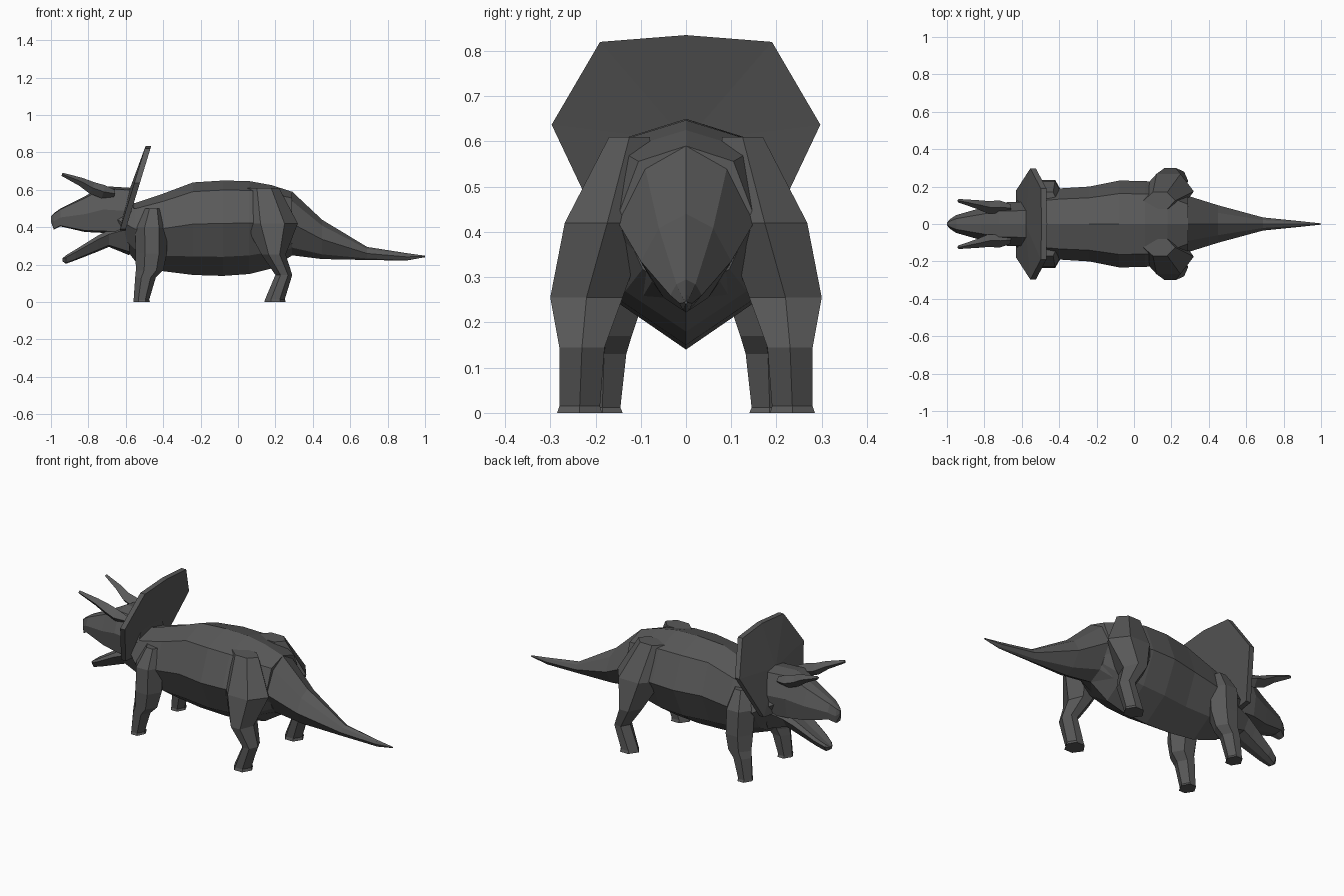
import bpy
import bmesh
from mathutils import Vector

cube = bpy.data.objects.get("Cube")
if cube:
    bpy.data.objects.remove(cube)

# One dark grey hide colour
HIDE = (0.1, 0.1, 0.1, 1)
hide = bpy.data.materials.new("dark grey hide")
hide.use_nodes = True
hide.diffuse_color = HIDE
hide.node_tree.nodes["Principled BSDF"].inputs["Base Color"].default_value = HIDE


def finish(name, bm):
    """Turn a bmesh into a flat shaded object."""
    bmesh.ops.recalc_face_normals(bm, faces=bm.faces[:])
    mesh = bpy.data.meshes.new(name)
    bm.to_mesh(mesh)
    bm.free()
    mesh.materials.append(hide)
    obj = bpy.data.objects.new(name, mesh)
    bpy.context.collection.objects.link(obj)
    return obj


def loft(name, rings):
    """Skin a list of equally sized point rings and cap both ends."""
    bm = bmesh.new()
    loops = [[bm.verts.new(p) for p in ring] for ring in rings]
    for a, b in zip(loops, loops[1:]):
        n = len(a)
        for i in range(n):
            j = (i + 1) % n
            bm.faces.new((a[i], a[j], b[j], b[i]))
    bm.faces.new(loops[0])
    bm.faces.new(loops[-1])
    return finish(name, bm)


def trunk(name, stations, shape):
    """Loft symmetric sections given as x, top, bottom, half width."""
    rings = []
    for x, top, low, half in stations:
        side = [(half * u, low + (top - low) * v) for u, v in shape]
        other = [(-y, z) for y, z in side[-2:0:-1]]
        rings.append([(x, y, z) for y, z in side + other])
    return loft(name, rings)


def leg(name, levels, side):
    """Six sided leg from z, front x, back x, inner y, outer y."""
    rings = []
    for z, x0, x1, y0, y1 in levels:
        plan = ((0, .5), (.3, 1), (.75, 1), (1, .5), (.75, 0), (.3, 0))
        rings.append([(x0 + (x1 - x0) * u, side * (y0 + (y1 - y0) * v), z)
                      for u, v in plan])
    return loft(name, rings)


def horn(name, path, side):
    """Four sided horn following points with radii."""
    pts = [Vector((x, side * y, z)) for x, y, z, r in path]
    rings = []
    for i, p in enumerate(pts):
        along = (pts[min(i + 1, len(pts) - 1)] - pts[max(i - 1, 0)]).normalized()
        across = along.cross(Vector((0, 0, 1))).normalized()
        up = across.cross(along)
        r = path[i][3]
        rings.append([p + up * r, p + across * r, p - up * r, p - across * r])
    return loft(name, rings)


# Body with neck and tapering tail
BODY_SHAPE = ((0, 1), (.7, .9), (1, .55), (.64, .2), (0, 0))
trunk("body", (
    (-.66, .52, .36, .1),
    (-.55, .53, .22, .17),
    (-.4, .58, .165, .19),
    (-.24, .64, .145, .2),
    (-.08, .65, .14, .232),
    (.06, .647, .15, .23),
    (.18, .625, .18, .21),
    (.29, .59, .25, .15),
), BODY_SHAPE)
TAIL_SHAPE = ((0, 1), (.6, .85), (1, .5), (.5, .12), (0, 0))
trunk("tail", (
    (.18, .615, .2, .2),
    (.29, .59, .25, .15),
    (.45, .44, .23, .1),
    (.69, .295, .225, .035),
    (.9, .262, .222, .014),
    (1, .248, .24, .003),
), TAIL_SHAPE)

# Head and open lower jaw
trunk("head", (
    (-1, .46, .43, .006),
    (-.985, .475, .388, .025),
    (-.95, .5, .405, .048),
    (-.82, .565, .375, .085),
    (-.72, .62, .37, .115),
    (-.56, .61, .36, .12),
), ((0, 1), (.6, .95), (1, .5), (.85, .04), (0, 0)))
trunk("lower_jaw", (
    (-.937, .235, .217, .015),
    (-.92, .25, .205, .035),
    (-.87, .28, .223, .055),
    (-.75, .355, .27, .08),
    (-.69, .385, .295, .095),
    (-.58, .44, .25, .12),
), ((0, .9), (.75, 1), (1, .75), (.6, .1), (0, 0)))

# Raised neck frill, a slanted plate with a slight central fold
outline = ((0, .835), (.19, .82), (.297, .637), (.18, .39), (.09, .38))
outline += tuple((-y, z) for y, z in outline[:0:-1])
bm = bmesh.new()
sheets = []
for shift, fold in ((0, -.015), (.03, -.01)):
    def place(y, z, extra=0):
        return bm.verts.new((-.633 + .306 * (z - .38) + shift + extra, y, z))
    rim = [place(y, z) for y, z in outline]
    hub = place(0, .6, fold)
    for i in range(len(rim)):
        bm.faces.new((hub, rim[i - 1], rim[i]))
    sheets.append(rim)
front, back = sheets
for i in range(len(front)):
    bm.faces.new((front[i - 1], front[i], back[i], back[i - 1]))
finish("neck_frill", bm)

# Paired limbs and brow horns
HIND = (
    (.61, .05, .22, .08, .17),
    (.42, .035, .32, .08, .268),
    (.255, .125, .255, .14, .3),
    (.145, .2, .29, .18, .28),
    (.015, .145, .25, .19, .28),
    (0, .14, .256, .186, .285),
)
FORE = (
    (.5, -.5, -.41, .08, .17),
    (.4, -.55, -.38, .08, .228),
    (.26, -.548, -.38, .09, .236),
    (.17, -.546, -.4, .12, .232),
    (.13, -.55, -.44, .132, .23),
    (.012, -.558, -.475, .145, .225),
    (0, -.56, -.47, .14, .23),
)
BROW = (
    (-.66, .085, .58, .02),
    (-.72, .09, .59, .036),
    (-.78, .09, .61, .033),
    (-.84, .105, .643, .023),
    (-.94, .125, .683, .009),
)
for label, side in (("left", 1), ("right", -1)):
    # Facing -y, the model's own left is +x; limbs here are split by y
    edge = "rear" if side > 0 else "near"
    leg("hind_leg_" + edge, HIND, side)
    leg("fore_leg_" + edge, FORE, side)
    horn("brow_horn_" + edge, BROW, side)
